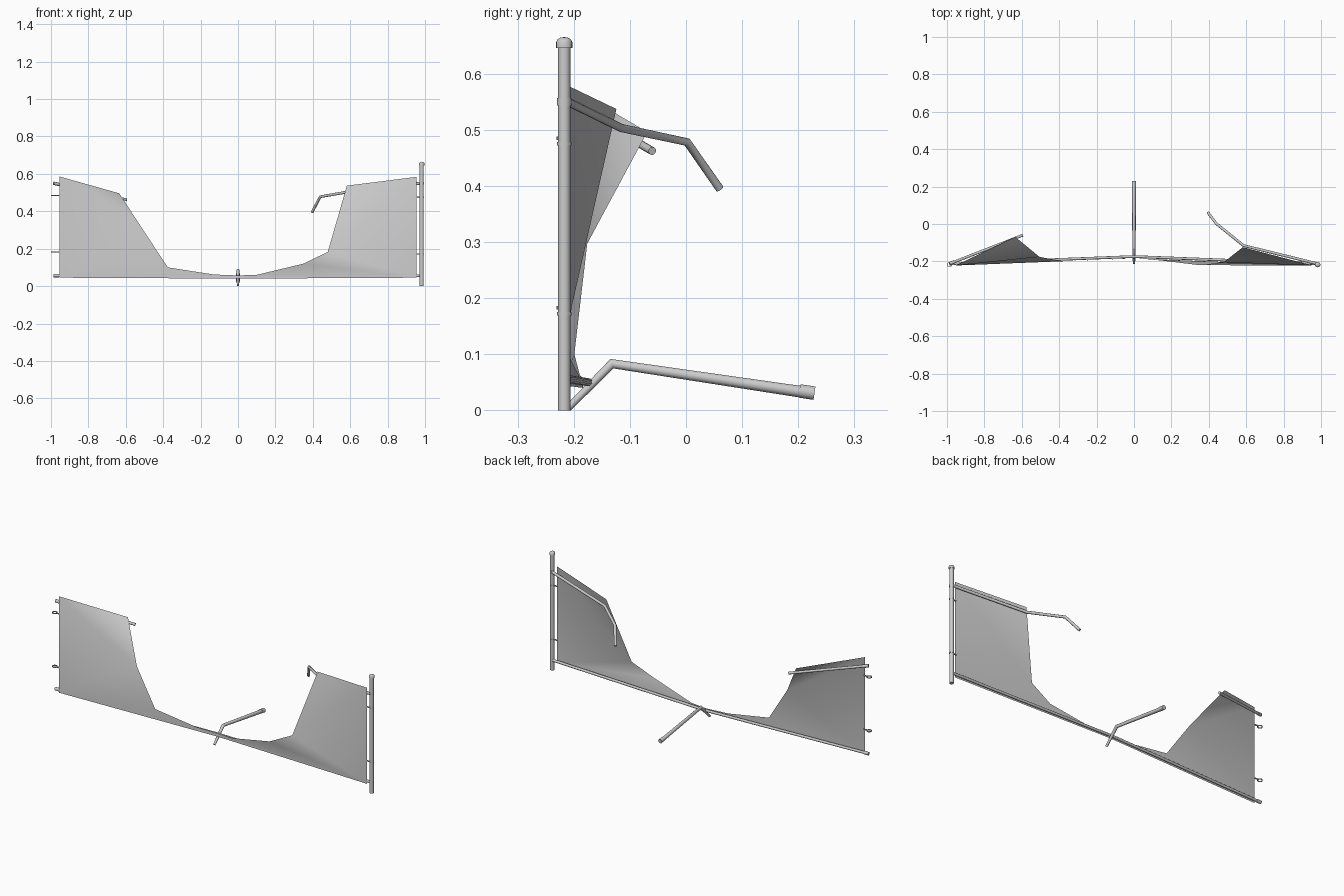
import bpy, bmesh, math

if "Cube" in bpy.data.objects:
    bpy.data.objects.remove(bpy.data.objects["Cube"])

PY = -0.217  # fence line depth


def smooth(ob, deg=45):
    bpy.ops.object.select_all(action='DESELECT')
    ob.select_set(True)
    bpy.context.view_layer.objects.active = ob
    bpy.ops.object.shade_smooth_by_angle(angle=math.radians(deg))


def tube(name, pts, r, radii=None):
    """Round pipe along a bent path, with closed ends."""
    cu = bpy.data.curves.new(name, 'CURVE')
    cu.dimensions = '3D'
    cu.bevel_depth = r
    cu.bevel_resolution = 4
    cu.use_fill_caps = True
    sp = cu.splines.new('POLY')
    sp.points.add(len(pts) - 1)
    for i, p in enumerate(pts):
        sp.points[i].co = (*p, 1)
        sp.points[i].radius = radii[i] if radii else 1
    ob = bpy.data.objects.new(name, cu)
    bpy.context.collection.objects.link(ob)
    bpy.ops.object.select_all(action='DESELECT')
    ob.select_set(True)
    bpy.context.view_layer.objects.active = ob
    bpy.ops.object.convert(target='MESH')
    smooth(bpy.context.object)


def add_mesh(name, bm, deg=45):
    bmesh.ops.recalc_face_normals(bm, faces=bm.faces)
    me = bpy.data.meshes.new(name)
    bm.to_mesh(me)
    bm.free()
    ob = bpy.data.objects.new(name, me)
    bpy.context.collection.objects.link(ob)
    smooth(ob, deg)


def lathe(name, profile, loc, n=16, closed=False):
    """Revolve (radius, z) profile around a vertical axis."""
    bm = bmesh.new()
    rings = [[bm.verts.new((loc[0] + r * math.cos(2 * math.pi * i / n),
                            loc[1] + r * math.sin(2 * math.pi * i / n),
                            loc[2] + z)) for i in range(n)] for r, z in profile]
    pairs = list(zip(rings, rings[1:]))
    if closed:
        pairs.append((rings[-1], rings[0]))
    for a, b in pairs:
        for i in range(n):
            j = (i + 1) % n
            bm.faces.new((a[i], a[j], b[j], b[i]))
    if not closed:
        bm.faces.new(rings[0][::-1])
        bm.faces.new(rings[-1])
    add_mesh(name, bm)


def band(name, loc, r, h):
    """Thin hollow ring."""
    lathe(name, [(r, -h), (r, h), (r - 0.002, h), (r - 0.002, -h)], loc, closed=True)


# standing end post with domed cap
lathe("end_post", [(0.011, 0), (0.011, 0.648)], (0.982, PY, 0))
lathe("end_post_cap", [(0.0145, 0.646), (0.0145, 0.656), (0.012, 0.661),
                       (0.007, 0.664), (0.001, 0.665)], (0.982, PY, 0))

# crushed middle post, folded backward, with end sleeve
tube("bent_middle_post", [(0, -0.21, 0.004), (0, -0.132, 0.083), (0, 0.225, 0.03)],
     0.0105, (0.6, 0.85, 1))
tube("middle_post_sleeve", [(0, 0.202, 0.0345), (0, 0.229, 0.0305)], 0.012)

# rails, all behind the sheet
tube("right_top_rail", [(0.975, PY + 0.006, 0.55), (0.585, -0.115, 0.503),
                        (0.44, 0.002, 0.478), (0.396, 0.06, 0.395)], 0.0075)
tube("left_top_rail", [(-0.985, PY + 0.005, 0.55), (-0.595, -0.06, 0.462)], 0.0072)
tube("bottom_rail", [(-0.985, PY + 0.005, 0.056), (0, -0.174, 0.05),
                     (0.975, PY + 0.005, 0.056)], 0.0072)

# rail end cups on the loose left side, rail band on the post
for z, dz, dy, nm in ((0.55, -0.0065, 0.011, "top"), (0.056, 0, 0.001, "bottom")):
    tube("left_%s_rail_cup" % nm, [(-0.986, PY + 0.005, z),
                                   (-0.958, PY + 0.005 + dy, z + dz)], 0.009)
band("right_rail_band", (0.982, PY, 0.55), 0.0125, 0.007)

# tension bands: hollow rings with a short tab to the mesh
for side, cx, r, zs in ((-1, -0.986, 0.0135, (0.485, 0.183)),
                        (1, 0.982, 0.0125, (0.475, 0.172))):
    for z in zs:
        band("tension_band", (cx, PY, z), r, 0.003)
        bpy.ops.mesh.primitive_cube_add(size=1, location=(side * 0.963, PY, z))
        tab = bpy.context.object
        tab.name = "band_tab"
        tab.scale = (0.022, 0.005, 0.006)

# torn, creased sheet: torn upper outline and straight bottom, joined by large folds
top = [(-0.955, -0.222, 0.586), (-0.635, -0.069, 0.496), (-0.505, -0.176, 0.297),
       (-0.375, -0.199, 0.1), (-0.13, -0.189, 0.062), (0, -0.183, 0.057),
       (0.1, -0.19, 0.06), (0.35, -0.22, 0.12), (0.48, -0.204, 0.183),
       (0.582, -0.124, 0.537), (0.955, -0.222, 0.584)]
bottom = [(-0.955, -0.222, 0.045), (0, -0.184, 0.04), (0.955, -0.222, 0.045)]
bm = bmesh.new()
t = [bm.verts.new(p) for p in top]
left, mid, right = [bm.verts.new(p) for p in bottom]
for tri in ((t[0], t[1], t[2]), (t[0], t[2], left), (left, t[4], mid), (mid, t[6], right),
            (t[8], t[9], t[10]), (t[8], t[10], right)):
    bm.faces.new(tri)
for corner, ids in ((left, (2, 3)), (mid, (4, 5)), (right, (6, 7))):
    for i in ids:  # fan from each bottom corner to the torn edge
        bm.faces.new((corner, t[i], t[i + 1]))
add_mesh("torn_fence_sheet", bm, 80)
